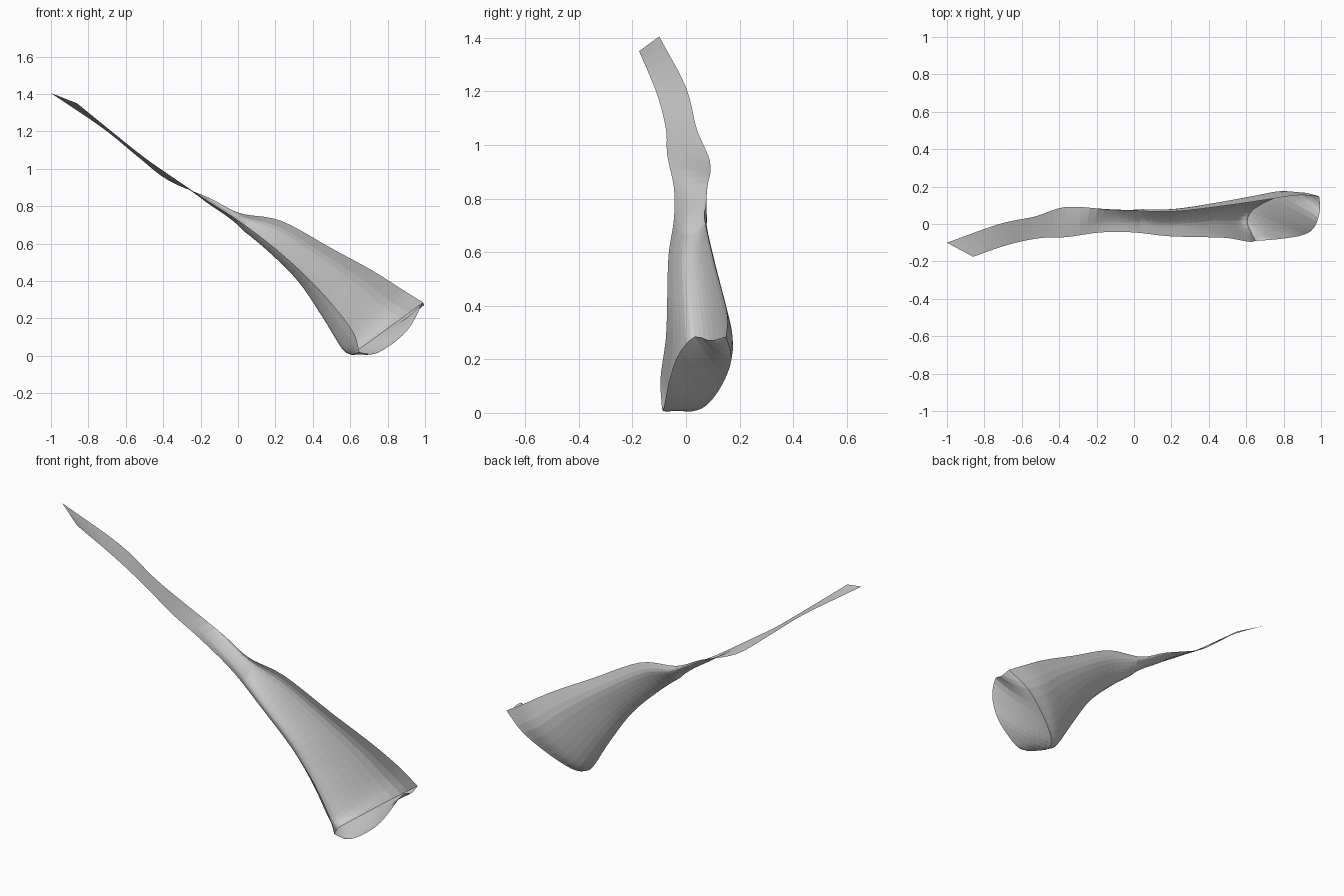
import bpy, bmesh, math
from mathutils import Vector

cube = bpy.data.objects.get("Cube")
if cube:
    bpy.data.objects.remove(cube, do_unlink=True)

mat = bpy.data.materials.new("light grey")
mat.use_nodes = True
GREY = (0.6, 0.6, 0.6, 1)
mat.diffuse_color = GREY
mat.node_tree.nodes["Principled BSDF"].inputs["Base Color"].default_value = GREY

# Stations along the scoop: floor x z, front lip x z, back rim x z, front y, back y
STATIONS = [
    (-.93, 1.375, -.86, 1.35, -1, 1.405, -.175, -.1),
    (-.69, 1.2, -.67, 1.195, -.72, 1.215, -.11, 0),
    (-.52, 1.06, -.5, 1.06, -.53, 1.06, -.075, .04),
    (-.36, .95, -.36, .962, -.37, .937, -.07, .09),
    (-.18, .81, -.18, .84, -.15, .843, -.045, .085),
    (0, .69, 0, .725, .01, .763, -.045, .08),
    (.16, .56, .18, .59, .23, .722, -.065, .08),
    (.32, .4, .36, .43, .5, .575, -.07, .115),
    (.45, .21, .5, .28, .72, .455, -.075, .15),
    (.555, .04, .615, .13, .87, .36, -.095, .175),
    (.605, .005, .65, .02, .99, .285, -.09, .17),
]
# Cross-section: share of width, pull towards the lip, share of back wall height
SECTION = [(0, 1, 0), (.18, .45, 0), (.42, 0, 0), (.65, 0, .09),
           (.86, 0, .35), (1, 0, .7), (.92, 0, 1)]


def spline(points, steps):
    """Smooth curve through points of any dimension."""
    pts = [Vector(p) for p in points]
    ext = [pts[0] * 2 - pts[1]] + pts + [pts[-1] * 2 - pts[-2]]
    out = []
    for a, b, c, d in zip(ext, ext[1:], ext[2:], ext[3:]):
        for i in range(steps):
            t = i / steps
            out.append(b + ((c - a) * t + (a * 2 - b * 5 + c * 4 - d) * t ** 2
                            + (b * 3 - a - c * 3 + d) * t ** 3) * .5)
    return out + [pts[-1]]


def section(s):
    """Straight across on the flat handle, curved where the back wall rises."""
    fx, fz, lx, lz, tx, tz, y0, y1 = s
    floor, lip, top = Vector((fx, 0, fz)), Vector((lx, 0, lz)), Vector((tx, 0, tz))
    curved = 0 if fx < -.36 else min(1, (top - floor).length / .09)
    row = []
    for i, (w, pull, h) in enumerate(SECTION):
        share = i / (len(SECTION) - 1)
        trough = floor + (lip - floor) * pull + (top - floor) * h
        trough.y = y0 + (y1 - y0) * w
        flat = lip.lerp(top, share)
        flat.y = y0 + (y1 - y0) * share
        row.append(flat.lerp(trough, curved))
    return spline(row, 3)


def grid_object(name, rows):
    bm = bmesh.new()
    verts = [[bm.verts.new(p) for p in row] for row in rows]
    for r, q in zip(verts, verts[1:]):
        for i in range(len(r) - 1):
            bm.faces.new((r[i], r[i + 1], q[i + 1], q[i]))
    bmesh.ops.remove_doubles(bm, verts=bm.verts, dist=.0005)
    bmesh.ops.recalc_face_normals(bm, faces=bm.faces)
    mesh = bpy.data.meshes.new(name)
    bm.to_mesh(mesh)
    bm.free()
    mesh.materials.append(mat)
    obj = bpy.data.objects.new(name, mesh)
    bpy.context.collection.objects.link(obj)


# Handle strip flowing into the trough
body = [section(s) for s in spline(STATIONS, 5)]
grid_object("handle_and_trough", body)

# Shallow end wall, from the last section out to its free rim
end = body[-1]
rim = spline([end[0], (.73, -.085, .01), (.82, -.075, .06), (.9, -.06, .13),
              (.955, -.03, .215), (.985, .03, .285), (.995, .09, .27), end[-1]], 4)
outward = Vector((.62, 0, -.78))
STEPS = 10
rows = []
for j in range(STEPS + 1):
    v = j / STEPS
    row = []
    for i, p in enumerate(end):
        u = i / (len(end) - 1)
        k = u * (len(rim) - 1)
        n = min(int(k), len(rim) - 2)
        q = rim[n].lerp(rim[n + 1], k - n)
        bulge = .02 * math.sin(math.pi * v) * math.sin(math.pi * u)
        row.append(p.lerp(q, v) + outward * bulge)
    rows.append(row)
grid_object("end_wall", rows)
